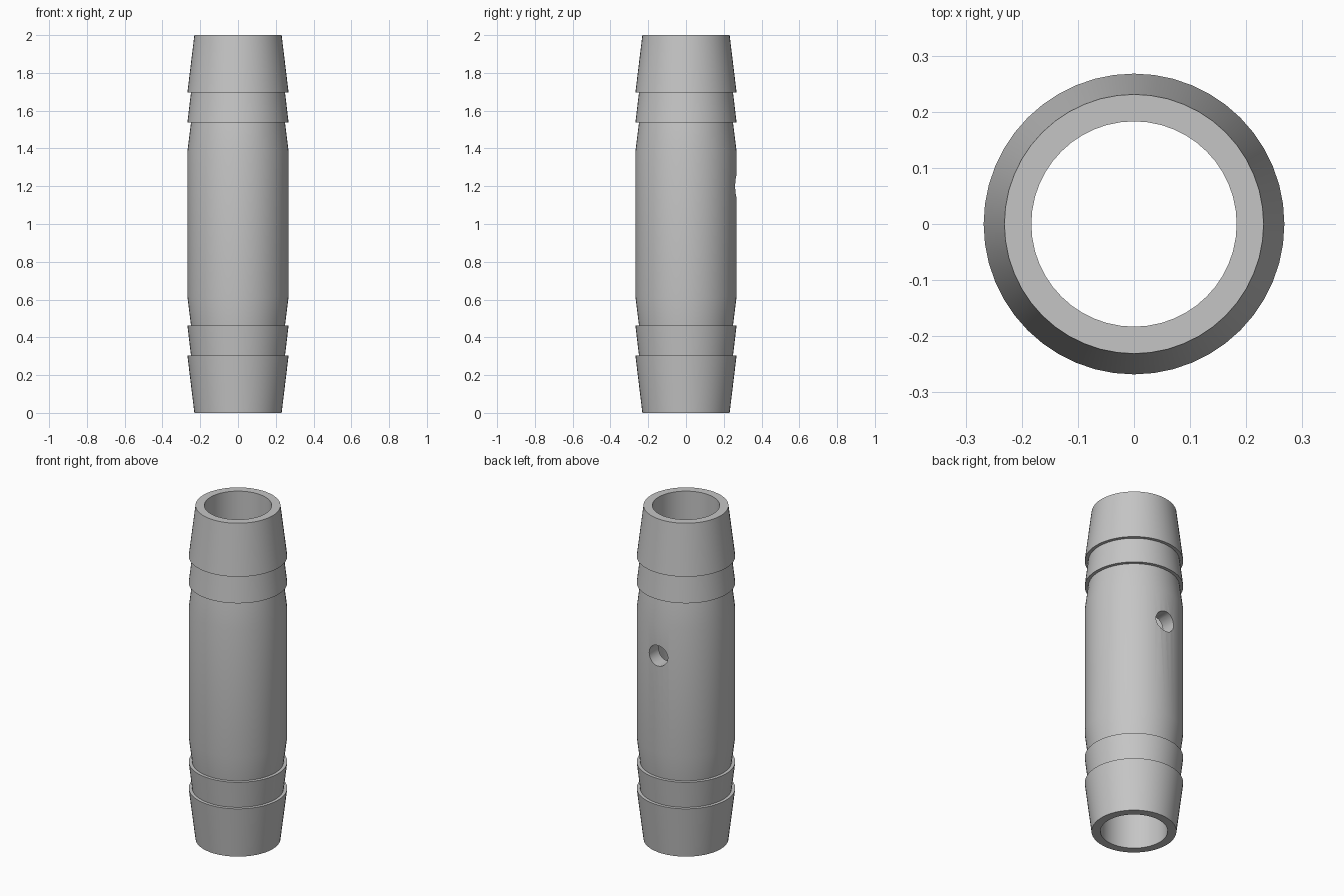
import bpy
import bmesh
from math import radians, tau
from mathutils import Matrix, Vector

cube = bpy.data.objects.get("Cube")
if cube:
    bpy.data.objects.remove(cube, do_unlink=True)

SEGMENTS = 48
BORE, TIP, NECK, WIDE = 0.183, 0.231, 0.249, 0.268
HOLE_RADIUS, HOLE_HEIGHT = 0.062, 1.2

grey = bpy.data.materials.new("plain grey")
grey.use_nodes = True
colour = (0.56, 0.56, 0.56, 1)
grey.diffuse_color = colour
grey.node_tree.nodes["Principled BSDF"].inputs["Base Color"].default_value = colour


def add_object(name, bm):
    mesh = bpy.data.meshes.new(name)
    bm.to_mesh(mesh)
    bm.free()
    mesh.materials.append(grey)
    obj = bpy.data.objects.new(name, mesh)
    bpy.context.collection.objects.link(obj)
    return obj


# Barbed tube: lower half profile, mirrored about mid height, closed by the bore
lower = [(BORE, 0), (TIP, 0), (WIDE, 0.304), (NECK, 0.304),
         (WIDE, 0.463), (NECK, 0.463), (WIDE, 0.615)]
profile = lower + [(r, 2 - z) for r, z in reversed(lower)]
bm = bmesh.new()
verts = [bm.verts.new((r, 0, z)) for r, z in profile]
edges = [bm.edges.new((a, b)) for a, b in zip(verts, verts[1:] + verts[:1])]
bmesh.ops.spin(bm, geom=verts + edges, cent=(0, 0, 0), axis=(0, 0, 1),
               angle=tau, steps=SEGMENTS)
bmesh.ops.remove_doubles(bm, verts=bm.verts[:], dist=0.0001)
bmesh.ops.recalc_face_normals(bm, faces=bm.faces[:])
tube = add_object("barbed_tube", bm)

# Round hole through the back wall
bm = bmesh.new()
place = Matrix.Translation(Vector((0, 0.25, HOLE_HEIGHT))) @ Matrix.Rotation(radians(90), 4, "X")
bmesh.ops.create_cone(bm, cap_ends=True, segments=32, radius1=HOLE_RADIUS,
                      radius2=HOLE_RADIUS, depth=0.3, matrix=place)
cutter = add_object("hole_cutter", bm)
cutter.hide_render = True

cut = tube.modifiers.new("side hole", "BOOLEAN")
cut.operation = "DIFFERENCE"
cut.solver = "EXACT"
cut.object = cutter
bpy.ops.object.select_all(action="DESELECT")
tube.select_set(True)
bpy.context.view_layer.objects.active = tube
bpy.ops.object.modifier_apply(modifier=cut.name)
bpy.data.objects.remove(cutter, do_unlink=True)
bpy.ops.object.shade_smooth_by_angle(angle=radians(30))
